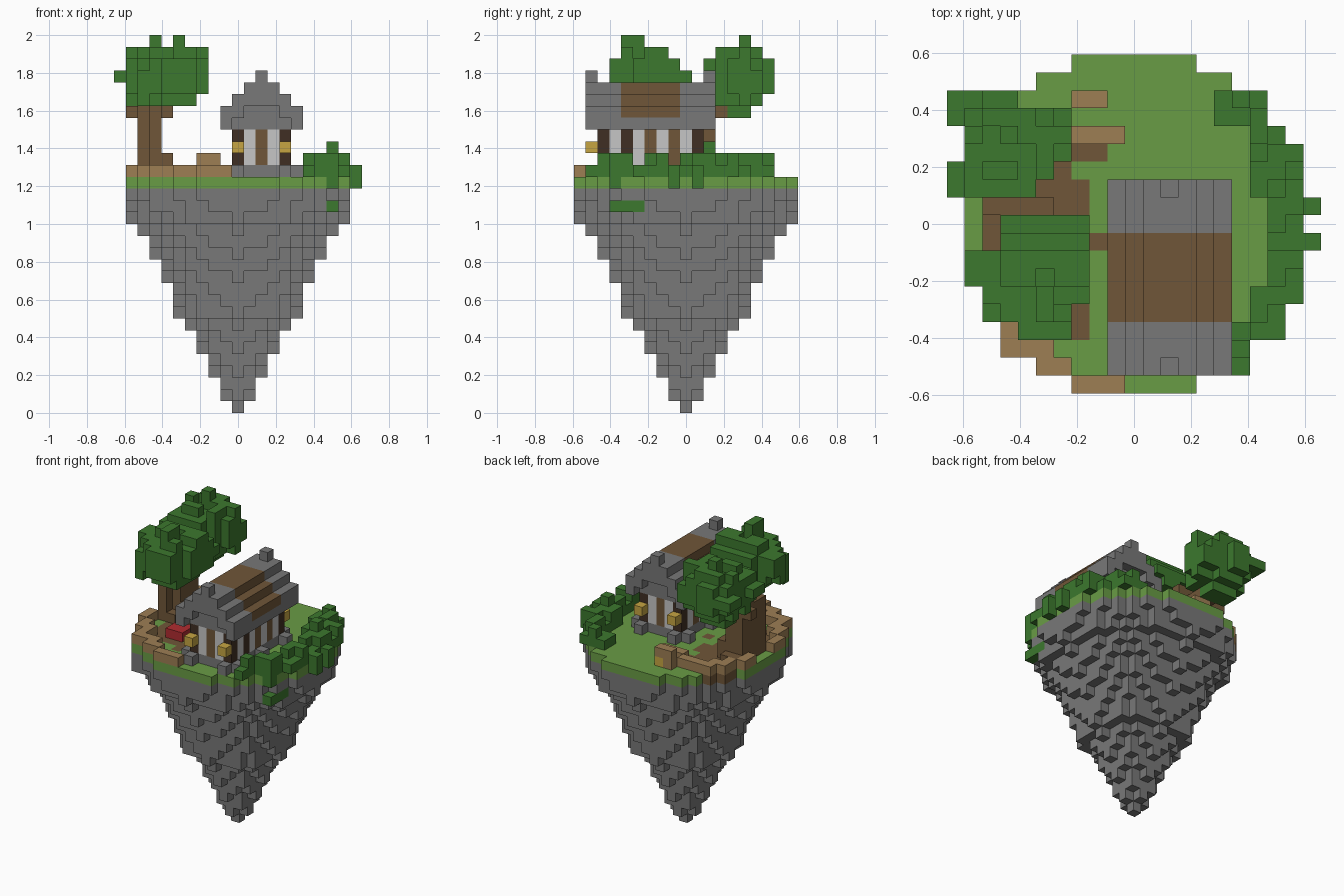
import bpy, bmesh, random

cube = bpy.data.objects.get("Cube")
if cube:
    bpy.data.objects.remove(cube)

UNIT = 2 / 32
random.seed(7)


def material(name, rgb):
    linear = [(c / 255 / 12.92 if c < 11 else ((c / 255 + 0.055) / 1.055) ** 2.4) for c in rgb] + [1]
    mat = bpy.data.materials.new(name)
    mat.use_nodes = True
    mat.diffuse_color = linear
    mat.node_tree.nodes["Principled BSDF"].inputs["Base Color"].default_value = linear
    return mat


MATS = {
    "stone": material("stone grey", (120, 120, 120)),
    "grass": material("grass green", (105, 156, 69)),
    "leaf": material("leaf green", (60, 120, 46)),
    "wood": material("wood brown", (112, 86, 56)),
    "tan": material("tan brick", (157, 126, 84)),
    "dark": material("dark timber", (64, 47, 36)),
    "plaster": material("pale plaster", (198, 198, 198)),
    "gold": material("lantern gold", (198, 165, 66)),
    "red": material("red cloth", (176, 44, 49)),
}

cells = {}  # block position -> (part, colour)


def put(part, colour, i, j, k):
    cells[(i, j, k)] = (part, colour)


def box(part, colour, xs, ys, zs):
    """Fill an inclusive range of blocks."""
    for i in range(xs[0], xs[1] + 1):
        for j in range(ys[0], ys[1] + 1):
            for k in range(zs[0], zs[1] + 1):
                put(part, colour, i, j, k)


def disc(r):
    span = range(-10, 11)
    return [(i, j) for i in span for j in span if i * i + j * j <= r * r]


# floating rock: each radius is held for a few layers while its disc fills out
level = 0
for r, layers in enumerate([1, 2, 2, 2, 1, 3, 2, 2, 1, 3]):
    for step in range(layers):
        for i, j in disc(r + step / layers):
            put("rock", "stone", i, j, level)
        level += 1
for i, j in disc(9.5):
    put("lawn", "grass", i, j, 19)
box("rock", "stone", (-7, -7), (-7, -7), (17, 18))
put("lawn", "grass", -7, -7, 19)

# bare soil under the tree
box("lawn", "wood", (-7, -4), (-5, 4), (19, 19))
box("lawn", "wood", (-3, -3), (1, 2), (19, 19))
box("lawn", "wood", (-3, -2), (4, 4), (19, 19))
box("lawn", "wood", (-3, -3), (-6, -5), (19, 19))
box("lawn", "wood", (-8, -8), (4, 5), (19, 19))
put("lawn", "wood", -7, 6, 19)
put("lawn", "wood", -2, -1, 19)

# low brick wall along the rim
for i, j in disc(9.5):
    if i * i + j * j > 73 and ((j <= -2 and i <= -1) or (2 <= j <= 6 and i <= -6)):
        put("garden_wall", "tan", i, j, 20)
box("garden_wall", "tan", (-7, -5), (-7, -7), (20, 20))
box("garden_wall", "tan", (-7, -4), (6, 6), (20, 20))
box("garden_wall", "tan", (-3, -1), (5, 5), (20, 20))
box("garden_wall", "tan", (-3, -2), (7, 7), (20, 21))
put("garden_lamp", "gold", -2, 7, 20)
box("red_bench", "red", (-5, -4), (-4, -3), (20, 20))

# hedge on the right-hand rim, overhanging it a little
for j in range(-8, 8):
    inner = 5 if j > 5 else 6 if j < -5 else 8 if -3 <= j <= 1 else 7
    for i in range(inner, 10):
        if i * i + j * j <= 100 and (i, j) not in ((7, -7), (8, 6)):
            put("hedge", "leaf", i, j, 20)
            if i > 5 and j not in (-8, -4, -1) and (i + 2 * j) % 3:
                put("hedge", "leaf", i, j, 21)
box("hedge", "leaf", (8, 8), (2, 2), (21, 22))
for j in (-1, 1):
    box("hedge", "leaf", (10, 10), (j, j), (19, 20))
put("hedge", "leaf", 8, -6, 19)
box("hedge", "leaf", (8, 8), (-6, -4), (17, 17))

# cottage: base, timber frame and plaster panels
box("cottage_base", "stone", (0, 4), (-7, 1), (20, 20))
for i in range(0, 5):
    for j in range(-7, 2):
        end, side = j in (-7, 1), i in (0, 4)
        if not (end or side):
            continue
        if end and side:
            colour = "dark"
        elif end:
            colour = "wood" if i == 2 else "plaster"
        else:
            colour = "plaster" if j % 2 == 0 else ("dark" if j == -5 else "wood")
        box("cottage_walls", colour, (i, i), (j, j), (21, 23))

# corner stones and lanterns
for i, out in ((0, -1), (4, 1)):
    for j, away in ((-7, -1), (1, 1)):
        put("corner_stones", "stone", i + out, j, 20)
        put("corner_stones", "stone", i, j + away, 20)
        put("lanterns", "gold", i, j + away, 22)
    put("corner_stones", "stone", i + out, -3, 20)

# stepped gable roof with a brown middle band and raised ridge ends
for i in range(-1, 6):
    top = min(27, 28 - abs(i - 2))
    for j in range(-8, 3):
        end = j in (-8, 2)
        low = top - 1 if end else 24
        high = top + 1 if end and i == 2 else top
        for k in range(low, high + 1):
            band = -5 <= j <= -1 and k > 24
            put("cottage_roof", "wood" if band else "stone", i, j, k)

# tree trunk with roots and spreading branches
box("tree_trunk", "wood", (-8, -7), (0, 2), (20, 25))
box("tree_trunk", "wood", (-8, -6), (0, 2), (20, 21))
box("tree_trunk", "wood", (-8, -7), (-1, 3), (20, 20))
box("tree_trunk", "wood", (-8, -8), (-1, -1), (21, 25))
box("tree_trunk", "wood", (-9, -6), (2, 2), (25, 25))
box("tree_trunk", "wood", (-8, -5), (1, 1), (26, 26))
box("tree_trunk", "wood", (-7, -6), (2, 3), (25, 25))


# ragged leaf clusters: each row gives y, its x range and its lowest and highest layer
def leaf_cluster(rows, ci, cj):
    for j, a, b, bottom, top in rows:
        for i in range(a, b + 1):
            t = ((i - ci) / 4.4) ** 2 + ((j - cj) / 3.8) ** 2
            rise = 2 if t < 0.5 else (1 if t < 0.85 else 0)
            high = min(top, 28 + rise - (random.random() < 0.3))
            low = max(bottom, 26 + (t > 0.25 and random.random() < 0.5) + (t > 0.7))
            box("tree_leaves", "leaf", (i, i), (j, j), (min(low, high), high))


leaf_cluster([(-6, -6, -4, 27, 29), (-5, -8, -4, 26, 30), (-4, -8, -3, 26, 29), (-3, -9, -3, 26, 30),
              (-2, -9, -3, 26, 30), (-1, -7, -3, 26, 29), (0, -7, -3, 27, 28)], -5.5, -3.3)
leaf_cluster([(2, -9, -6, 27, 29), (3, -9, -5, 26, 30), (4, -9, -4, 26, 30), (5, -9, -4, 26, 30),
              (6, -9, -4, 26, 30), (7, -8, -7, 27, 29)], -6.7, 4.6)
box("tree_leaves", "leaf", (-5, -5), (-5, -4), (29, 31))
box("tree_leaves", "leaf", (-7, -7), (5, 5), (30, 31))
box("tree_leaves", "leaf", (-8, -6), (4, 5), (25, 25))
for j in (2, 3, 6, 7):
    put("tree_leaves", "leaf", -10, j, 28)
put("tree_leaves", "leaf", -9, 7, 28)


# turn the blocks into one mesh per part, keeping only exposed faces
def build(part):
    names = sorted({c for p, c in cells.values() if p == part})
    bm = bmesh.new()
    verts = {}
    for pos, (owner, colour) in cells.items():
        if owner != part:
            continue
        for axis in range(3):
            for step in (0, 1):
                near = list(pos)
                near[axis] += 2 * step - 1
                if tuple(near) in cells:
                    continue
                quad = []
                for u, v in ((0, 0), (1, 0), (1, 1), (0, 1)):
                    p = list(pos)
                    p[axis] += step
                    p[(axis + 1) % 3] += u
                    p[(axis + 2) % 3] += v
                    key = tuple(p)
                    if key not in verts:
                        verts[key] = bm.verts.new(((p[0] - 0.5) * UNIT, (p[1] - 0.5) * UNIT, p[2] * UNIT))
                    quad.append(verts[key])
                face = bm.faces.new(quad if step else quad[::-1])
                face.material_index = names.index(colour)
    mesh = bpy.data.meshes.new(part)
    bm.to_mesh(mesh)
    bm.free()
    for n in names:
        mesh.materials.append(MATS[n])
    bpy.context.collection.objects.link(bpy.data.objects.new(part, mesh))


for part in sorted({p for p, c in cells.values()}):
    build(part)
